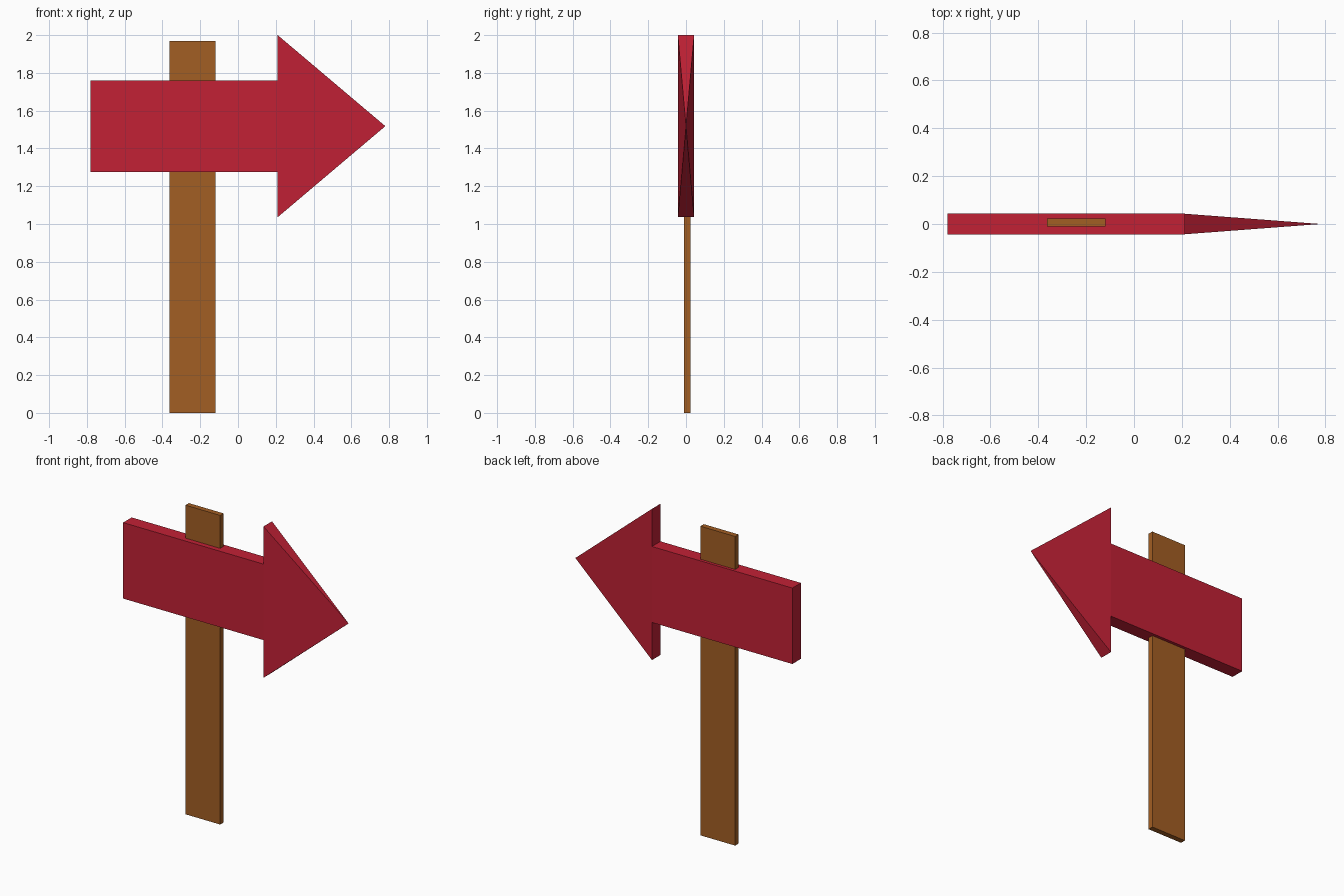
import bpy
import bmesh

cube = bpy.data.objects.get("Cube")
if cube:
    bpy.data.objects.remove(cube, do_unlink=True)


def make_material(name, rgb):
    mat = bpy.data.materials.new(name)
    mat.use_nodes = True
    color = (*rgb, 1.0)
    mat.diffuse_color = color
    bsdf = next(n for n in mat.node_tree.nodes if n.type == 'BSDF_PRINCIPLED')
    bsdf.inputs["Base Color"].default_value = color
    return mat


def finish(bm, name, mat):
    bmesh.ops.recalc_face_normals(bm, faces=bm.faces)
    mesh = bpy.data.meshes.new(name)
    bm.to_mesh(mesh)
    bm.free()
    mesh.materials.append(mat)
    obj = bpy.data.objects.new(name, mesh)
    bpy.context.collection.objects.link(obj)
    return obj


red = make_material("sign red", (0.54, 0.015, 0.036))
brown = make_material("post brown", (0.365, 0.112, 0.017))

# Flat wooden post running through the sign
bm = bmesh.new()
bmesh.ops.create_cube(bm, size=1.0)
bmesh.ops.scale(bm, vec=(0.245, 0.034, 1.97), verts=bm.verts)
bmesh.ops.translate(bm, vec=(-0.241, 0.007, 0.985), verts=bm.verts)
finish(bm, "post", brown)

# Arrow sign: box shaft and a head that tapers to a point, as one closed solid
TAIL, NECK, TIP = -0.78, 0.21, 0.78
HALF_Y, MID_Z = 0.043, 1.518
SHAFT_LOW, SHAFT_HIGH = 1.276, 1.76
HEAD_LOW, HEAD_HIGH = 1.036, 2.0

bm = bmesh.new()


def edge_pair(x, z):
    """Front and back vertices at one corner of the arrow outline."""
    return [bm.verts.new((x, y, z)) for y in (-HALF_Y, HALF_Y)]


tail_low, tail_high = edge_pair(TAIL, SHAFT_LOW), edge_pair(TAIL, SHAFT_HIGH)
neck_low, neck_high = edge_pair(NECK, SHAFT_LOW), edge_pair(NECK, SHAFT_HIGH)
barb_low, barb_high = edge_pair(NECK, HEAD_LOW), edge_pair(NECK, HEAD_HIGH)
tip = bm.verts.new((TIP, 0, MID_Z))

# Faces across the thickness, following the outline from barb to barb
outline = [barb_low, neck_low, tail_low, tail_high, neck_high, barb_high]
for a, b in zip(outline, outline[1:]):
    bm.faces.new((a[0], b[0], b[1], a[1]))

# Shaft and head faces on the front and back
for s in (0, 1):
    bm.faces.new((tail_low[s], neck_low[s], neck_high[s], tail_high[s]))
    bm.faces.new((barb_low[s], tip, barb_high[s], neck_high[s], neck_low[s]))

# Sloping head edges
for barb in (barb_low, barb_high):
    bm.faces.new((barb[0], tip, barb[1]))

finish(bm, "arrow_sign", red)
